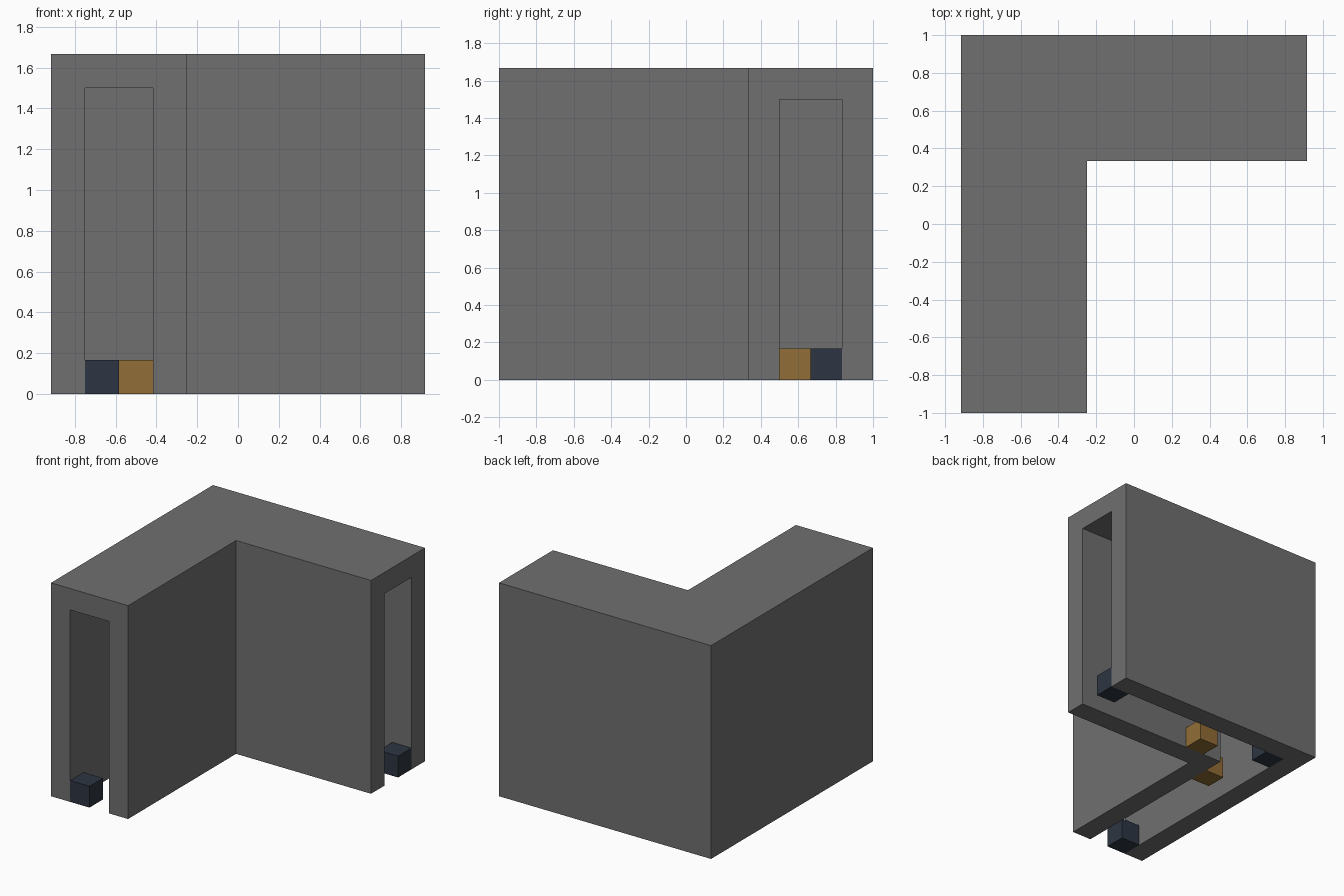
import bpy
import bmesh

if "Cube" in bpy.data.objects:
    bpy.data.objects.remove(bpy.data.objects["Cube"])

U = 1 / 6  # block size on which everything is laid out


def material(name, rgb):
    mat = bpy.data.materials.new(name)
    mat.use_nodes = True
    color = (*rgb, 1)
    mat.diffuse_color = color
    mat.node_tree.nodes["Principled BSDF"].inputs["Base Color"].default_value = color
    return mat


def add_object(name, bm, mat):
    bmesh.ops.recalc_face_normals(bm, faces=bm.faces)
    mesh = bpy.data.meshes.new(name)
    bm.to_mesh(mesh)
    bm.free()
    mesh.materials.append(mat)
    obj = bpy.data.objects.new(name, mesh)
    bpy.context.collection.objects.link(obj)
    return obj


def block(name, x, y, mat):
    """Unit block on the ground with its lowest corner at grid position x, y."""
    bm = bmesh.new()
    bmesh.ops.create_cube(bm, size=U)
    obj = add_object(name, bm, mat)
    obj.location = ((x + 0.5) * U, (y + 0.5) * U, 0.5 * U)


gray = material("stone gray", (0.162, 0.162, 0.162))
gold = material("dark gold", (0.283, 0.153, 0.037))
navy = material("dark navy", (0.026, 0.036, 0.054))

# Corridor shell: arch profile (offset, height) swept round a mitred corner
profile = [(-2, 0), (-2, 10), (2, 10), (2, 0), (1, 0), (1, 9), (-1, 9), (-1, 0)]
# Each station holds the path point and the sideways direction there
stations = [((-3.5, -6), (1, 0)), ((-3.5, 4), (1, -1)), ((5.5, 4), (0, -1))]

bm = bmesh.new()
rings = [
    [bm.verts.new(((px + o * dx) * U, (py + o * dy) * U, z * U)) for o, z in profile]
    for (px, py), (dx, dy) in stations
]
for a, b in zip(rings, rings[1:]):
    for i in range(len(profile)):
        j = (i + 1) % len(profile)
        bm.faces.new((a[i], a[j], b[j], b[i]))
bm.faces.new(rings[0])
bm.faces.new(rings[-1])
add_object("corridor_shell", bm, gray)

# Navy blocks at both openings and in the outer corner
block("front_opening_block", -4.5, -6, navy)
block("side_opening_block", 4.5, 4, navy)
block("outer_corner_block", -4.5, 4, navy)

# Gold blocks against the inner wall either side of the bend
block("front_inner_block", -3.5, 1, gold)
block("side_inner_block", -1.5, 3, gold)
